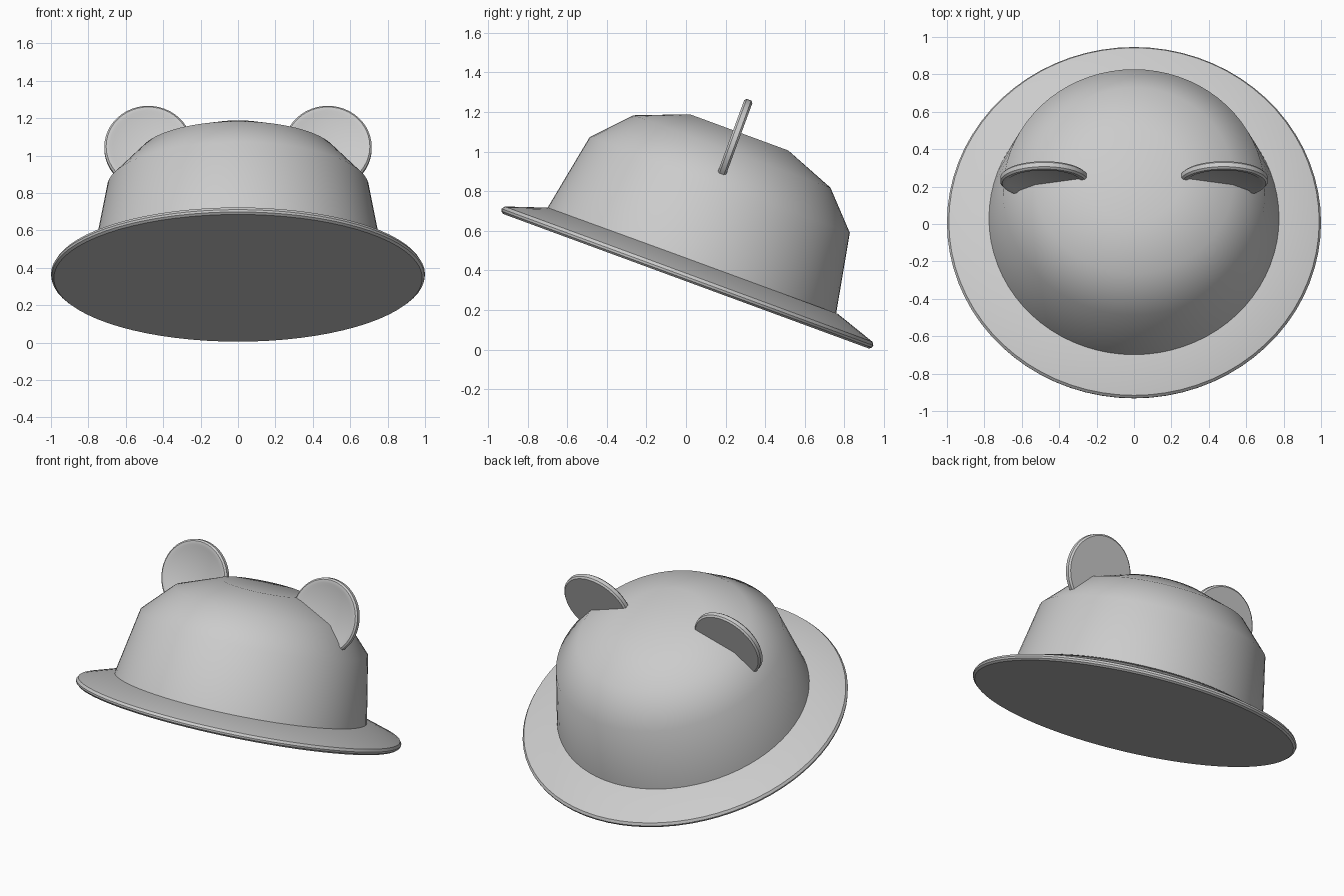
import bpy, bmesh, math
from mathutils import Matrix

cube = bpy.data.objects.get("Cube")
if cube:
    bpy.data.objects.remove(cube)

# One plain grey for the whole hat
grey = bpy.data.materials.new("light grey")
grey.use_nodes = True
COLOUR = (0.6, 0.6, 0.6, 1)
grey.diffuse_color = COLOUR
grey.node_tree.nodes["Principled BSDF"].inputs["Base Color"].default_value = COLOUR

# The hat is tipped back about its own centre
TILT = Matrix.Translation((0, 0, 0.345)) @ Matrix.Rotation(math.radians(-20.2), 4, "X")


def lathe(name, profile, placement, steps=72, angle=40):
    """Revolve an (r, z) profile around z, then place it in the tipped hat."""
    bm = bmesh.new()
    verts = [bm.verts.new((r, 0, z)) for r, z in profile]
    edges = [bm.edges.new(pair) for pair in zip(verts, verts[1:])]
    bmesh.ops.spin(bm, geom=verts + edges, cent=(0, 0, 0), axis=(0, 0, 1),
                   angle=math.tau, steps=steps, use_duplicate=False)
    bmesh.ops.remove_doubles(bm, verts=bm.verts, dist=1e-4)
    bmesh.ops.recalc_face_normals(bm, faces=bm.faces)
    mesh = bpy.data.meshes.new(name)
    bm.to_mesh(mesh)
    bm.free()
    mesh.materials.append(grey)
    obj = bpy.data.objects.new(name, mesh)
    bpy.context.collection.objects.link(obj)
    obj.matrix_world = TILT @ placement
    bpy.ops.object.select_all(action="DESELECT")
    obj.select_set(True)
    bpy.context.view_layer.objects.active = obj
    bpy.ops.object.shade_smooth_by_angle(angle=math.radians(angle))
    return obj


# Brim: flat underneath, thin rolled edge, sloping up to the crown
lathe("brim", [(0, 0), (0.985, 0), (0.997, 0.01), (1, 0.022), (0.99, 0.038),
               (0.777, 0.11), (0, 0.11)], Matrix(), angle=30)

# Crown: stepped dome with a flat top
lathe("crown", [(0.785, 0.06), (0.7, 0.515), (0.53, 0.695), (0.265, 0.798), (0, 0.798)],
      Matrix.Translation((0, -0.008, 0)))

# Ears: upright discs with a shallow dished front
ear = [(0, 0.014), (0.19, 0.014), (0.205, 0.022), (0.225, 0.022), (0.235, 0.012),
       (0.235, -0.012), (0.225, -0.022), (0, -0.022)]
for side, name in ((1, "left_ear"), (-1, "right_ear")):
    lathe(name, ear, Matrix.Translation((side * 0.48, -0.018, 0.735))
          @ Matrix.Rotation(math.pi / 2, 4, "X"), steps=48)
